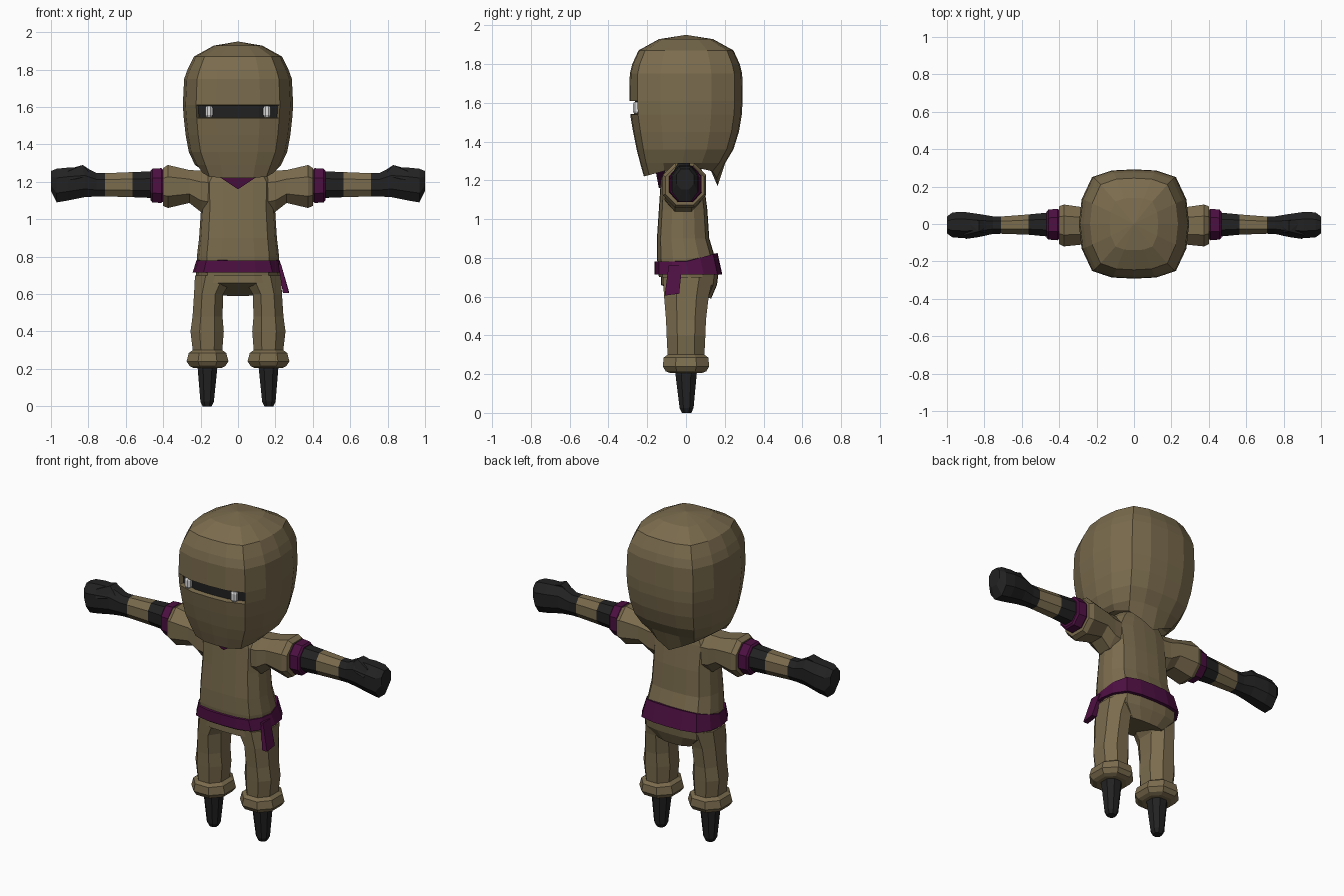
import bpy, bmesh, math
from mathutils import Vector


def material(name, rgb):
    m = bpy.data.materials.new(name)
    m.diffuse_color = (*rgb, 1)
    return m


TAN = material("tan cloth", (0.195, 0.148, 0.075))
PURPLE = material("purple sash", (0.075, 0.005, 0.055))
DARK = material("charcoal wrap", (0.016, 0.016, 0.017))
WHITE = material("eye white", (0.75, 0.75, 0.75))

# Unit cross-sections: rounded square for the body, octagon for limbs
QUARTER = [(0, -1), (0.4, -0.98), (0.76, -0.86), (0.95, -0.45)]
BODY = QUARTER + [(1, 0)] + [(x, -y) for x, y in QUARTER[::-1]]
BODY += [(-x, y) for x, y in BODY[-2:0:-1]]
LIMB = [(-.45, -1), (.45, -1), (1, -.45), (1, .45), (.45, 1), (-.45, 1), (-1, .45), (-1, -.45)]


def finish(name, bm, mats):
    bmesh.ops.remove_doubles(bm, verts=bm.verts[:], dist=1e-5)
    bmesh.ops.recalc_face_normals(bm, faces=bm.faces[:])
    me = bpy.data.meshes.new(name)
    bm.to_mesh(me)
    bm.free()
    for m in mats:
        me.materials.append(m)
    ob = bpy.data.objects.new(name, me)
    bpy.context.collection.objects.link(ob)
    return ob


def loft_mesh(rings, profile, axis="z", side=1, warp=None, bands=None):
    """rings: (position, centre a, radius a, centre b, radius b)"""
    bm = bmesh.new()
    loops = []
    for i, (p, ca, ra, cb, rb) in enumerate(rings):
        loop = []
        for u, v in profile:
            a, b = ca + u * ra, cb + v * rb
            if axis == "z":
                co = Vector((a * side, b, p + (warp(i, u, v) if warp else 0)))
            else:
                co = Vector((p * side, a, b))
            loop.append(bm.verts.new(co))
        loops.append(loop)
    n = len(profile)
    for i, (lo, hi) in enumerate(zip(loops, loops[1:])):
        for k in range(n):
            f = bm.faces.new((lo[k], lo[(k + 1) % n], hi[(k + 1) % n], hi[k]))
            f.material_index = bands[i] if bands else 0
    for j, loop in ((0, loops[0]), (-1, loops[-1])):
        f = bm.faces.new(loop)
        f.material_index = bands[j] if bands else 0
    return bm


def loft(name, rings, profile, mats, **kw):
    return finish(name, loft_mesh(rings, profile, **kw), mats)


def hull(name, points, mat):
    bm = bmesh.new()
    for p in points:
        bm.verts.new(p)
    bmesh.ops.convex_hull(bm, input=bm.verts[:])
    return finish(name, bm, [mat])


# Hood: pointed lower hem at the back, recessed dark eye slit at the front
def hem(i, u, v):
    if i != 1:
        return 0
    return -0.10 * (1 - abs(u)) if v > 0 else 0.05 * v


hood_rings = [(1.30, 0, .15, -.02, .13), (1.27, 0, .2, -.027, .19), (1.29, 0, .23, -.017, .22),
              (1.36, 0, .263, -.005, .25), (1.45, 0, .28, 0, .273), (1.54, 0, .29, 0, .288),
              (1.61, 0, .295, 0, .292), (1.75, 0, .288, 0, .29), (1.80, 0, .27, 0, .277),
              (1.87, 0, .235, 0, .245), (1.928, 0, .13, 0, .14), (1.95, 0, .001, 0, .001)]
bm = loft_mesh(hood_rings, BODY, warp=hem)
bmesh.ops.recalc_face_normals(bm, faces=bm.faces[:])
slit = []
for f in bm.faces:
    c = f.calc_center_median()
    if 1.55 < c.z < 1.60 and c.y < 0 and abs(c.x) < 0.2:
        slit.append(f)
bmesh.ops.inset_region(bm, faces=slit, thickness=0.003, depth=-0.028,
                       use_boundary=True, use_even_offset=True)
for f in slit:
    f.material_index = 1
finish("hood", bm, [TAN, DARK])

# Shirt, neck and purple collar point
loft("shirt", [(.70, 0, .215, 0, .14), (.80, 0, .22, 0, .15), (.90, 0, .208, -.015, .135),
               (1.05, 0, .198, -.015, .125), (1.20, 0, .2, -.02, .11),
               (1.26, 0, .16, -.02, .1), (1.32, 0, .1, -.02, .08)], BODY, [TAN])
hull("collar", [(-.12, -.155, 1.24), (.12, -.155, 1.24), (0, -.14, 1.16), (-.13, -.09, 1.25),
                (.13, -.09, 1.25), (0, -.09, 1.16)], PURPLE)


# Belt rising at the back, with a hanging tail
def belt_rise(i, u, v):
    return 0.045 * max(0, v) if i == 1 else 0


loft("belt", [(.715, 0, .243, .012, .175), (.78, 0, .222, 0, .163)], BODY, [PURPLE], warp=belt_rise)
hull("belt_tail", [(.215, -.09, .76), (.23, -.09, .76), (.215, -.02, .76), (.23, -.02, .76),
                   (.24, -.11, .605), (.272, -.11, .605), (.24, -.035, .615), (.272, -.035, .615)], PURPLE)


# Seat of the trousers, deeper at the back
def seat_drop(i, u, v):
    return -0.03 * v if i == 0 else 0


loft("trouser_seat", [(.62, 0, .14, .015, .115), (.66, 0, .222, .015, .145), (.74, 0, .225, .02, .15)],
     BODY, [TAN], warp=seat_drop)

for side, tag in ((-1, "left"), (1, "right")):
    # Eyes
    loft("eye_" + tag, [(1.545, .155, .014, -.256, .012), (1.556, .155, .02, -.256, .018),
                        (1.594, .155, .02, -.256, .018), (1.605, .155, .014, -.256, .012)],
         LIMB, [WHITE], side=side)
    # Trouser leg with flared cuff
    loft("trouser_leg_" + tag,
         [(.205, .163, .075, 0, .08), (.215, .163, .095, 0, .105), (.24, .163, .112, 0, .12),
          (.285, .163, .1, 0, .115), (.30, .163, .079, 0, .095), (.40, .165, .089, 0, .1),
          (.48, .163, .08, 0, .103), (.60, .157, .078, .002, .115), (.70, .125, .105, .01, .13)],
         LIMB, [TAN], side=side)
    # Tapered foot
    loft("foot_" + tag, [(0, .165, .024, .003, .024), (.025, .165, .036, .003, .036),
                         (.22, .163, .054, 0, .057)], LIMB, [DARK], side=side)
    # Sleeve
    loft("sleeve_" + tag, [(.12, -.015, .09, 1.14, .12), (.20, -.015, .095, 1.15, .11),
                           (.26, -.01, .098, 1.175, .088), (.375, -.008, .112, 1.175, .115),
                           (.402, -.006, .1, 1.173, .1)], LIMB, [TAN], axis="x", side=side)
    # Purple arm band
    loft("arm_band_" + tag, [(.40, -.003, .078, 1.18, .085), (.41, -.003, .084, 1.18, .093),
                             (.458, -.003, .08, 1.18, .09), (.467, -.003, .07, 1.18, .08)],
         LIMB, [PURPLE], axis="x", side=side)
    # Wrapped forearm: dark, tan bandage, dark
    loft("forearm_" + tag, [(.44, -.003, .066, 1.185, .072), (.565, -.003, .054, 1.185, .067),
                            (.71, -.006, .046, 1.184, .062), (.79, -.006, .048, 1.184, .062)],
         LIMB, [DARK, TAN], axis="x", side=side, bands=[0, 1, 0])
    # Closed hand and thumb
    loft("hand_" + tag, [(.755, -.006, .047, 1.184, .062), (.82, -.008, .06, 1.198, .08),
                         (.91, -.005, .07, 1.188, .088), (.97, -.005, .067, 1.18, .09),
                         (1.0, -.005, .045, 1.205, .053)], LIMB, [DARK], axis="x", side=side)
    hull("thumb_" + tag, [(side * x, y, z) for x, y, z in
                          [(.77, -.05, 1.22), (.77, 0, 1.25), (.83, -.07, 1.225), (.83, -.04, 1.29),
                           (.83, .02, 1.288), (.90, -.08, 1.21), (.91, -.06, 1.255), (.90, .02, 1.27)]], DARK)
